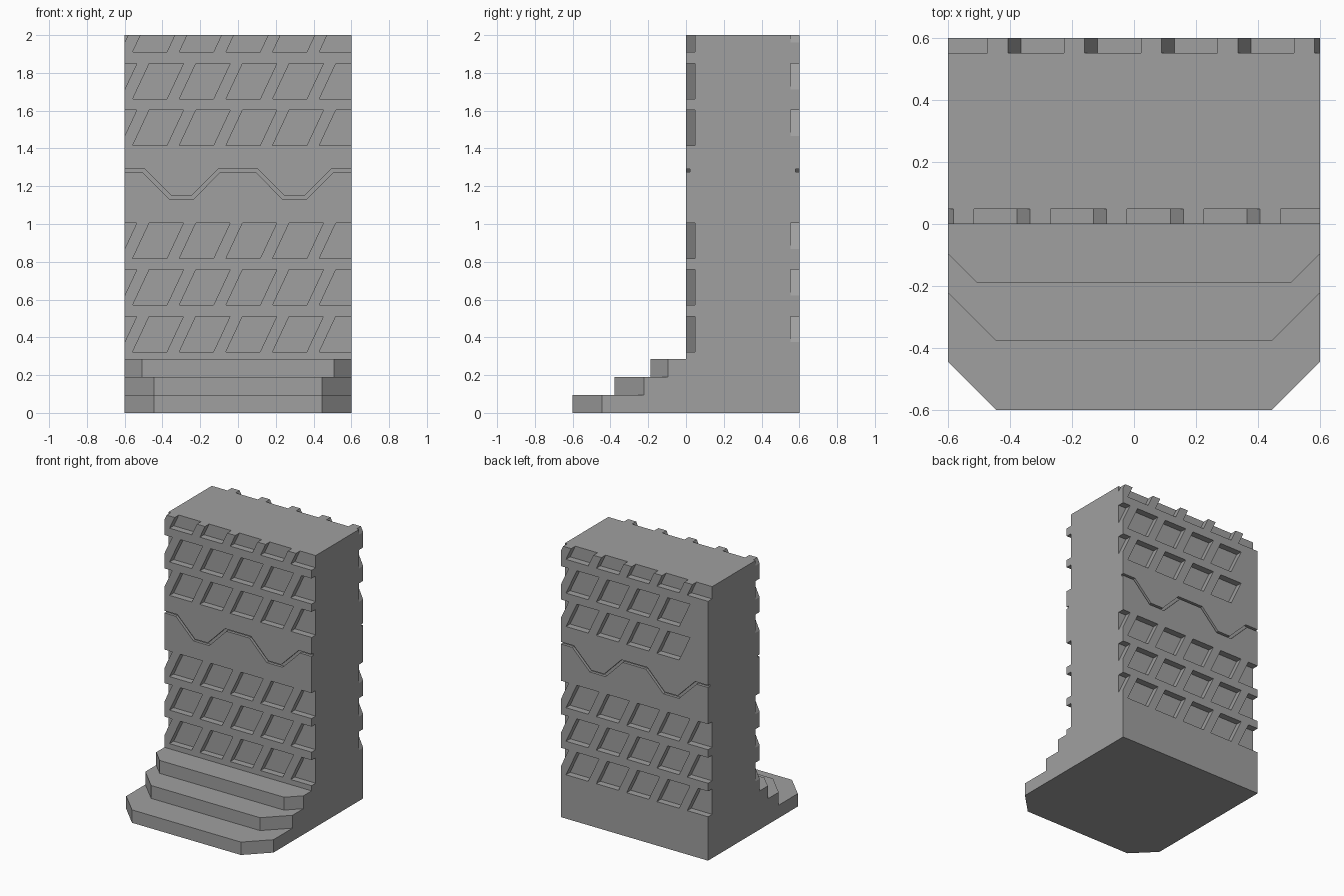
import bpy
import bmesh
from mathutils import Matrix, Vector

cube = bpy.data.objects.get("Cube")
if cube:
    bpy.data.objects.remove(cube, do_unlink=True)

stone = bpy.data.materials.new("grey_stone")
stone.use_nodes = True
stone.diffuse_color = (0.35, 0.35, 0.35, 1)
stone.node_tree.nodes["Principled BSDF"].inputs["Base Color"].default_value = (0.35, 0.35, 0.35, 1)

HALF = 0.6          # half width and half depth
STEP = 0.095        # riser height


def prism(bm, outline, offset):
    """Add a closed prism: an outline of points swept along offset."""
    bottom = [bm.verts.new(p) for p in outline]
    top = [bm.verts.new(Vector(p) + Vector(offset)) for p in outline]
    bm.faces.new(bottom)
    bm.faces.new(top[::-1])
    for i in range(len(outline)):
        j = (i + 1) % len(outline)
        bm.faces.new((bottom[j], bottom[i], top[i], top[j]))


def finish(bm, name):
    bmesh.ops.recalc_face_normals(bm, faces=bm.faces)
    mesh = bpy.data.meshes.new(name)
    bm.to_mesh(mesh)
    bm.free()
    mesh.materials.append(stone)
    obj = bpy.data.objects.new(name, mesh)
    bpy.context.collection.objects.link(obj)
    return obj


def cut(target, bm, name):
    """Subtract the cutter solids from the target and remove the cutter."""
    cutter = finish(bm, name)
    cutter.hide_render = True
    mod = target.modifiers.new(name, "BOOLEAN")
    mod.operation = "DIFFERENCE"
    mod.solver = "EXACT"
    mod.object = cutter
    bpy.ops.object.select_all(action="DESELECT")
    target.select_set(True)
    bpy.context.view_layer.objects.active = target
    bpy.ops.object.modifier_apply(modifier=mod.name)
    bpy.data.objects.remove(cutter, do_unlink=True)


# Wall with three steps, swept across the width
fronts = (-0.6, -0.378, -0.188)
profile = [(HALF, 0)]
for i, y in enumerate(fronts):
    profile += [(y, i * STEP), (y, (i + 1) * STEP)]
profile += [(0, 3 * STEP), (0, 2), (HALF, 2)]
bm = bmesh.new()
prism(bm, [(-HALF, y, z) for y, z in profile], (2 * HALF, 0, 0))
wall = finish(bm, "stepped_wall")

# Chamfered step corners
for i, (y, c) in enumerate(zip(fronts, (0.156, 0.156, 0.093))):
    bm = bmesh.new()
    low = i * STEP if i else -0.05
    high = (i + 1) * STEP + 0.03
    e = 0.05
    for s in (-1, 1):
        outline = [(s * (HALF - c - e), y - e, low), (s * (HALF + e), y - e, low),
                   (s * (HALF + e), y + c + e, low)]
        prism(bm, outline, (0, 0, high - low))
    cut(wall, bm, "step_corner_cutter")

# Slanted recesses and zigzag groove, the back being the front turned round
rows = (0.323, 0.57, 0.817, 1.415, 1.661, 1.91)
turn = Matrix.Translation((0, HALF, 0)) @ Matrix.Rotation(3.14159265, 4, "Z")
crest, trough = 1.291, 1.148
zigzag = [(-0.65, crest), (-0.5, crest), (-0.357, trough), (-0.241, trough), (-0.1, crest)]
zigzag += [(-x, z) for x, z in reversed(zigzag)]

for back in (False, True):
    bm = bmesh.new()
    for r, z in enumerate(rows):
        for k in range(6):
            # Two rows on the back stop short of the edge
            if back and k == 5 and r in (3, 4):
                continue
            x = -0.805 + k * 0.247
            outline = [(x, -0.1, z), (x + 0.181, -0.1, z),
                       (x + 0.269, -0.1, z + 0.188), (x + 0.088, -0.1, z + 0.188)]
            prism(bm, outline, (0, 0.148, 0))

    def lower(i):
        # Narrow the crests and widen the troughs to keep the groove even
        x, z = zigzag[i]
        shift = 0.006 if i in (3, 4, 7, 8) else -0.006
        return (x + shift, -0.1, z - 0.016)

    n = len(zigzag)
    outline = [(x + (-0.006 if i in (3, 4, 7, 8) else 0.006), -0.1, z)
               for i, (x, z) in enumerate(zigzag)]
    outline += [lower(i) for i in reversed(range(n))]
    prism(bm, outline, (0, 0.12, 0))
    if back:
        bmesh.ops.transform(bm, matrix=turn, verts=bm.verts)
    cut(wall, bm, "recess_cutter")

# Merge leftover coplanar splits
bm = bmesh.new()
bm.from_mesh(wall.data)
bmesh.ops.remove_doubles(bm, verts=bm.verts, dist=0.0001)
bmesh.ops.dissolve_limit(bm, angle_limit=0.01, verts=bm.verts, edges=bm.edges)
bm.to_mesh(wall.data)
bm.free()
